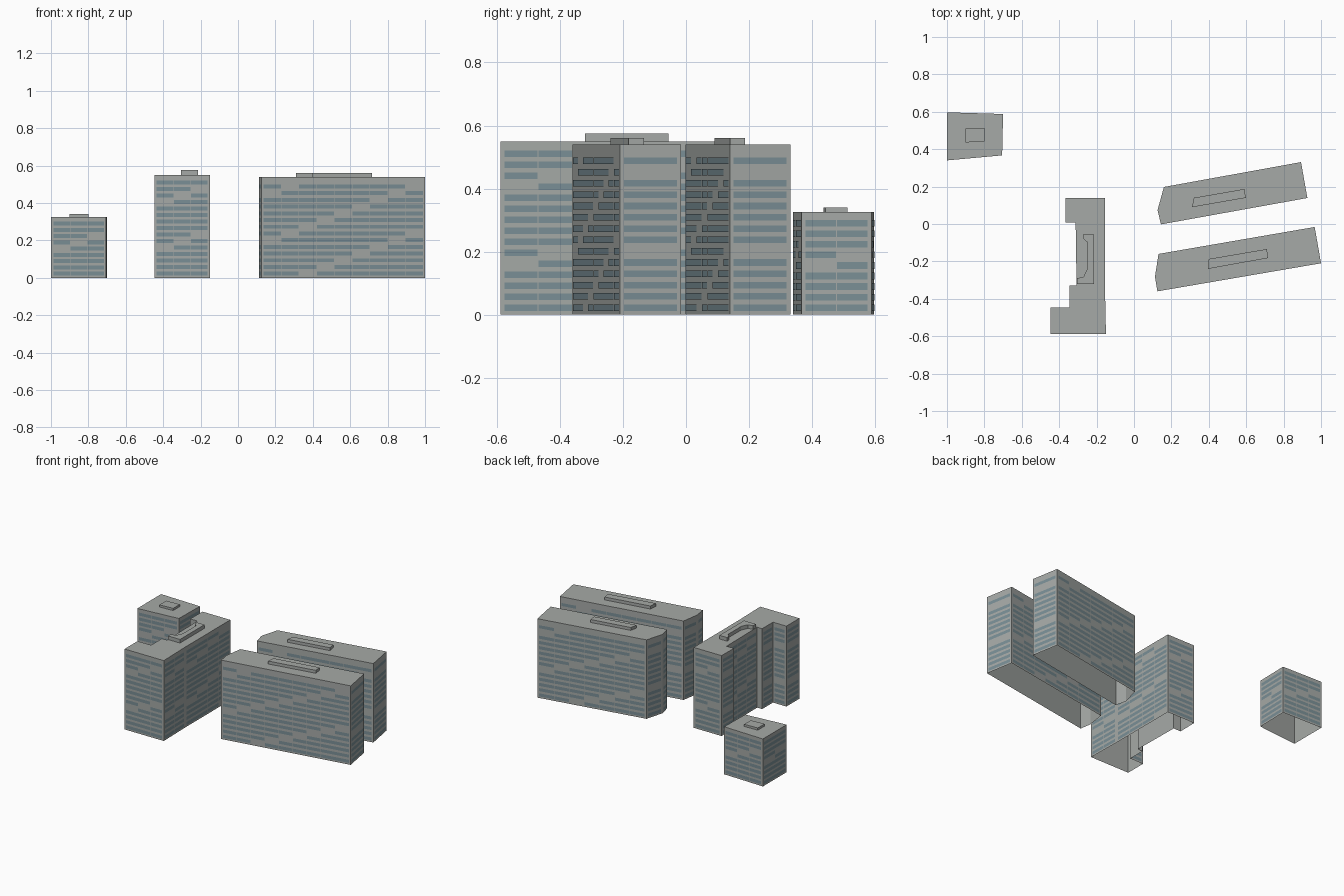
import bpy, bmesh
from mathutils import Vector

if "Cube" in bpy.data.objects:
    bpy.data.objects.remove(bpy.data.objects["Cube"])


def material(name, rgb):
    m = bpy.data.materials.new(name)
    m.diffuse_color = (*rgb, 1)
    m.use_nodes = True
    m.node_tree.nodes["Principled BSDF"].inputs["Base Color"].default_value = m.diffuse_color
    return m


WALL = material("concrete_grey", (0.38, 0.40, 0.385))
GLASS = material("window_blue_grey", (0.195, 0.275, 0.305))


def finish(name, bm, mat):
    me = bpy.data.meshes.new(name)
    bm.to_mesh(me)
    bm.free()
    me.materials.append(mat)
    ob = bpy.data.objects.new(name, me)
    bpy.context.collection.objects.link(ob)


def shell(name, outline, z0, z1):
    """Walls and roof over a counter-clockwise outline, open underneath."""
    bm = bmesh.new()
    low = [bm.verts.new((x, y, z0)) for x, y in outline]
    top = [bm.verts.new((x, y, z1)) for x, y in outline]
    for i in range(len(low)):
        j = (i + 1) % len(low)
        bm.faces.new((low[i], low[j], top[j], top[i]))
    bm.faces.new(top)
    finish(name, bm, WALL)


def windows(name, outline, rows, z_top, shift):
    """Strip windows on every wall; one bay per diagonal step is left blank."""
    bm = bmesh.new()
    z_low, half, inset, gap = 0.022, 0.0105, 0.011, 0.0015
    for i, p in enumerate(outline):
        a, b = Vector(p), Vector(outline[(i + 1) % len(outline)])
        length = (b - a).length
        if length < 0.06:
            continue
        d = (b - a).normalized()
        out = Vector((d.y, -d.x)) * 0.0012
        bays = max(1, int(length / 0.0985))
        w = (length - 2 * inset) / bays
        for r in range(1, rows + 1):
            z = z_top - (z_top - z_low) * (r - 1) / (rows - 1)
            for c in range(bays):
                if (c + r) % 7 == shift:
                    continue
                s = a + out + d * (inset + c * w + gap)
                e = s + d * (w - 2 * gap)
                bm.faces.new([bm.verts.new(v) for v in (
                    (*s, z - half), (*e, z - half), (*e, z + half), (*s, z + half))])
    finish(name, bm, GLASS)


# name: outline, height, roof plant outline, plant top, floors, top floor z, blank shift
buildings = {
    "small_block": (
        [(-1, .34), (-.705, .367), (-.70, .588), (-1, .597)], .325,
        [(-.9, .436), (-.8, .442), (-.8, .513), (-.9, .51)], .34, 9, .29, 5),
    "stepped_tower": (
        [(-.447, -.588), (-.15, -.588), (-.155, -.35), (-.155, .138), (-.365, .138),
         (-.367, .007), (-.312, .007), (-.307, -.33), (-.345, -.33), (-.345, -.447),
         (-.447, -.447)], .55,
        [(-.305, -.32), (-.215, -.32), (-.215, -.055), (-.273, -.055), (-.27, -.08),
         (-.25, -.097), (-.25, -.24), (-.27, -.283), (-.305, -.29)], .575, 15, .51, 4),
    "rear_slab": (
        [(.144, -.002), (.927, .139), (.893, .331), (.16, .198), (.126, .075)], .54,
        [(.31, .09), (.598, .14), (.59, .187), (.32, .14)], .56, 14, .488, 2),
    "front_slab": (
        [(.125, -.36), (1, -.21), (.966, -.016), (.131, -.16), (.112, -.283)], .54,
        [(.395, -.24), (.717, -.182), (.71, -.134), (.40, -.187)], .56, 14, .488, 2),
}

for name, (outline, h, plant, ph, rows, zt, shift) in buildings.items():
    shell(name + "_walls", outline, 0, h)
    shell(name + "_roof_plant", plant, h, ph)
    windows(name + "_windows", outline, rows, zt, shift)
